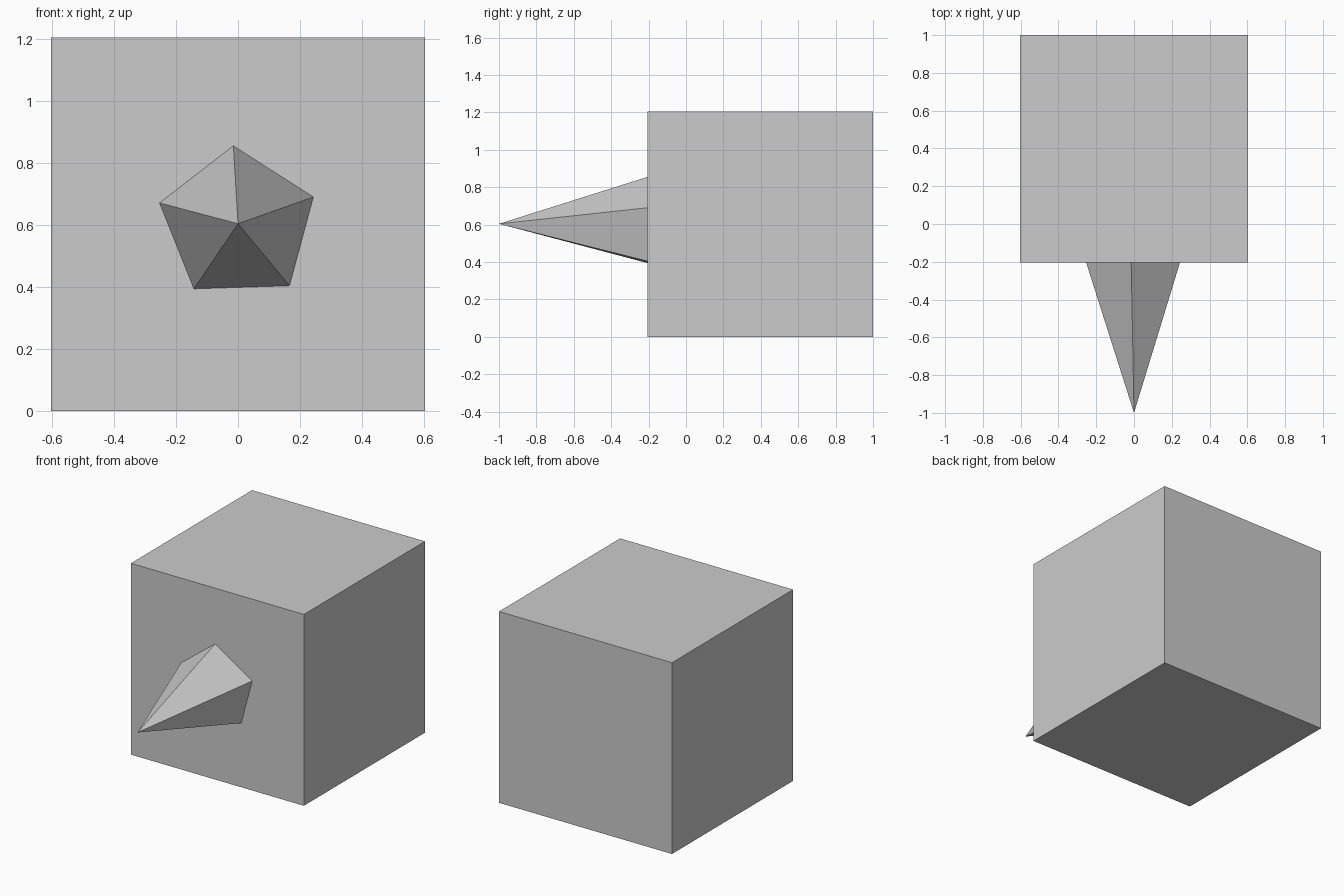
import bpy, bmesh
from mathutils import Vector

if "Cube" in bpy.data.objects:
    bpy.data.objects.remove(bpy.data.objects["Cube"])

S = 1.205            # cube side
FRONT = 1 - S        # y of the cube's front face

# Cube body
bpy.ops.mesh.primitive_cube_add(size=S, location=(0, 1 - S / 2, S / 2))
bpy.context.object.name = "cube_body"

# Five-sided spike: outline where it meets the front face, run slightly inside
outline = [(-0.015, 0.855), (0.243, 0.690), (0.166, 0.404), (-0.142, 0.394), (-0.253, 0.671)]
tip = Vector((0, -1, 0.604))
bm = bmesh.new()
apex = bm.verts.new(tip)
ring = [bm.verts.new(tip + (Vector((x, FRONT, z)) - tip) * 1.05) for x, z in outline]
for i, v in enumerate(ring):
    bm.faces.new((apex, v, ring[(i + 1) % 5]))
bm.faces.new(ring)
bmesh.ops.recalc_face_normals(bm, faces=bm.faces)
mesh = bpy.data.meshes.new("spike")
bm.to_mesh(mesh)
bm.free()
bpy.context.collection.objects.link(bpy.data.objects.new("spike", mesh))
